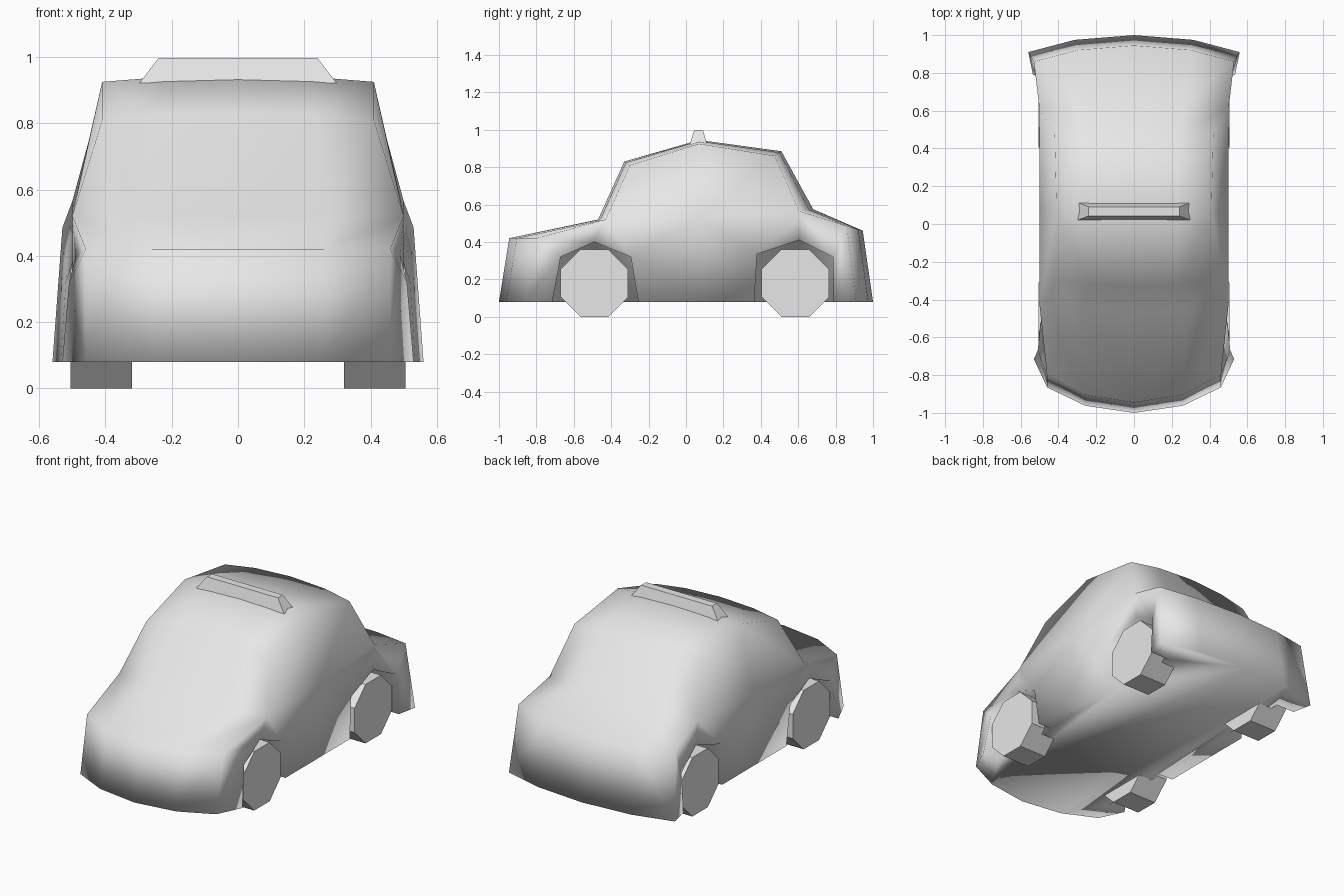
import bpy
import bmesh
from math import pi, cos
from mathutils import Matrix

default_cube = bpy.data.objects.get("Cube")
if default_cube:
    bpy.data.objects.remove(default_cube)

# One plain grey paint for every part
grey = bpy.data.materials.new("plain grey")
grey.use_nodes = True
grey.diffuse_color = (0.8, 0.8, 0.8, 1)
grey.node_tree.nodes["Principled BSDF"].inputs["Base Color"].default_value = grey.diffuse_color


def make_object(name, bm, smooth=False):
    bmesh.ops.recalc_face_normals(bm, faces=bm.faces)
    for face in bm.faces:
        face.smooth = smooth
    mesh = bpy.data.meshes.new(name)
    bm.to_mesh(mesh)
    bm.free()
    mesh.materials.append(grey)
    obj = bpy.data.objects.new(name, mesh)
    bpy.context.collection.objects.link(obj)
    return obj


# Body: half shell, mirrored across the middle
FLOOR = 0.08
WELL_X = 0.41
bm = bmesh.new()


def vert(x, y, z):
    return bm.verts.new((x, y, z))


def face(*verts):
    return bm.faces.new(verts)


# Stations: centre y, centre z, corner x, corner y, corner z
stations = {
    "nose": (-1.0, FLOOR, 0.46, -0.865, FLOOR),
    "hood": (-0.945, 0.42, 0.46, -0.80, 0.42),
    "cowl": (-0.47, 0.52, 0.50, -0.43, 0.52),
    "windshield": (-0.33, 0.83, 0.41, -0.30, 0.81),
    "roof": (0.07, 0.945, 0.41, 0.07, 0.925),
    "roof_rear": (0.51, 0.885, 0.42, 0.475, 0.86),
    "rear_glass": (0.68, 0.575, 0.50, 0.605, 0.565),
    "trunk": (0.945, 0.46, 0.53, 0.86, 0.485),
    "tail": (1.0, FLOOR, 0.56, 0.91, FLOOR),
}
rows, corner = [], {}
for name, (cy, cz, x, y, z) in stations.items():
    mid = vert(x * 0.56, cy + (y - cy) * 0.28, cz + (z - cz) * 0.28)
    corner[name] = vert(x, y, z)
    rows.append((vert(0, cy, cz), mid, corner[name]))

# Skin over hood, windshield, roof and trunk
for a, b in zip(rows, rows[1:]):
    for i in range(2):
        face(a[i], a[i + 1], b[i + 1], b[i])

# Wheel arch outlines, front to back
front_arch = [vert(*p) for p in (
    (0.53, -0.715, FLOOR), (0.51, -0.67, 0.32), (0.49, -0.49, 0.40),
    (0.50, -0.295, 0.32), (0.50, -0.255, FLOOR))]
rear_arch = [vert(*p) for p in (
    (0.50, 0.365, FLOOR), (0.50, 0.38, 0.335), (0.49, 0.605, 0.41),
    (0.52, 0.785, 0.32), (0.535, 0.79, FLOOR))]
belt = vert(0.50, 0.07, 0.53)
sill = vert(0.50, 0.07, FLOOR)
f, r, c = front_arch, rear_arch, corner

# Side panels
face(c["nose"], f[0], f[1], c["hood"])
face(c["hood"], f[1], f[2], c["cowl"])
face(c["cowl"], f[2], f[3])
face(c["cowl"], f[3], belt)
face(f[3], f[4], sill, belt)
face(belt, sill, r[0], r[1])
face(belt, r[1], c["rear_glass"])
face(c["rear_glass"], r[1], r[2])
face(c["rear_glass"], r[2], r[3], c["trunk"])
face(c["trunk"], r[3], r[4], c["tail"])
face(c["cowl"], belt, c["roof"], c["windshield"])
face(belt, c["rear_glass"], c["roof_rear"], c["roof"])

# Wheel wells
wells = []
for arch in (front_arch, rear_arch):
    inner = [vert(WELL_X, v.co.y, v.co.z) for v in arch]
    for i in range(4):
        face(arch[i], arch[i + 1], inner[i + 1], inner[i])
    face(*inner)
    wells.append(inner)

# Floor
face(*rows[0], f[0], wells[0][0], wells[0][4], f[4], sill,
     r[0], wells[1][0], wells[1][4], r[4], *reversed(rows[-1]))

body = make_object("body", bm, smooth=True)
mirror = body.modifiers.new("Mirror", "MIRROR")
mirror.use_clip = True

# Wheels: plain octagonal drums
WHEEL_APOTHEM, WHEEL_WIDTH = 0.18, 0.185
for end, y in (("front", -0.49), ("rear", 0.585)):
    for side, sign in (("left", 1), ("right", -1)):
        bm = bmesh.new()
        radius = WHEEL_APOTHEM / cos(pi / 8)
        place = (Matrix.Translation((sign * 0.4125, y, WHEEL_APOTHEM))
                 @ Matrix.Rotation(pi / 2, 4, "Y")
                 @ Matrix.Rotation(pi / 8, 4, "Z"))
        bmesh.ops.create_cone(bm, cap_ends=True, segments=8, radius1=radius,
                              radius2=radius, depth=WHEEL_WIDTH, matrix=place)
        make_object(f"{end}_{side}_wheel", bm)

# Roof sign: tapered bar
bm = bmesh.new()
bmesh.ops.create_cube(bm, size=2)
for v in bm.verts:
    top = v.co.z > 0
    v.co.x *= 0.24 if top else 0.297
    v.co.y = 0.067 + v.co.y * (0.024 if top else 0.046)
    v.co.z = 0.997 if top else 0.922
make_object("roof_sign", bm)
